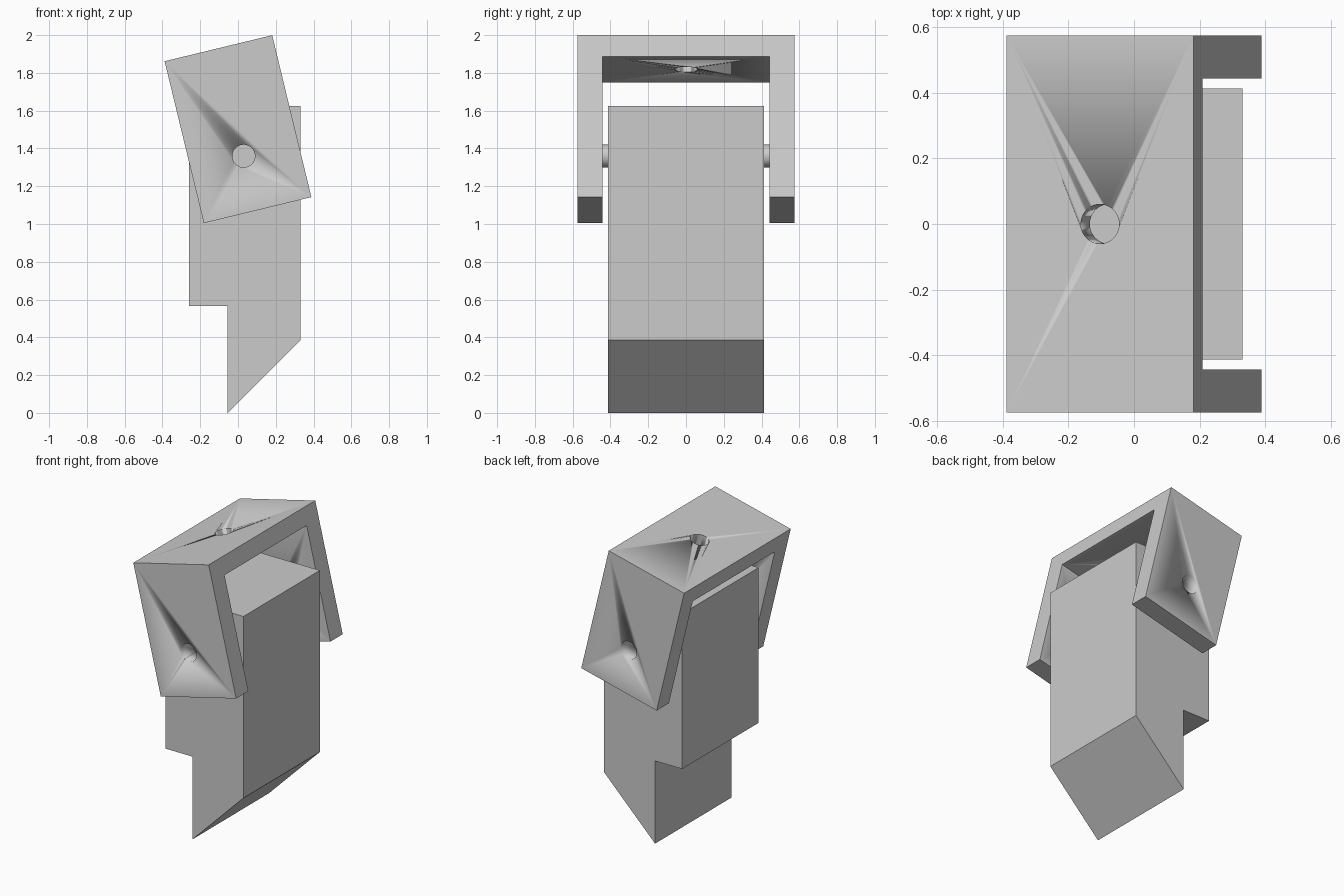
import bpy, math
from mathutils import Matrix, Vector

cube = bpy.data.objects.get("Cube")
if cube:
    bpy.data.objects.remove(cube, do_unlink=True)

grey = bpy.data.materials.new("plain grey")
grey.use_nodes = True
colour = (0.6, 0.6, 0.6, 1)
grey.diffuse_color = colour
grey.node_tree.nodes["Principled BSDF"].inputs["Base Color"].default_value = colour

TILT = Matrix.Rotation(-math.radians(13.6), 4, 'Y')
CENTRE = Vector((0, 0, 1.502))
PIVOT = Vector((0.03, 0, 1.36))
RADIUS = 0.06


def prism(name, profile, depth, along_x=False):
    """Extrude a closed 2D profile evenly about the origin, along y or x."""
    n = len(profile)
    verts = [(s, a, b) if along_x else (a, s, b)
             for s in (-depth / 2, depth / 2) for a, b in profile]
    faces = [tuple(range(n)), tuple(reversed(range(n, 2 * n)))]
    faces += [(i, i + n, (i + 1) % n + n, (i + 1) % n) for i in range(n)]
    mesh = bpy.data.meshes.new(name)
    mesh.from_pydata(verts, [], faces)
    obj = bpy.data.objects.new(name, mesh)
    bpy.context.collection.objects.link(obj)
    mesh.materials.append(grey)
    bpy.context.view_layer.objects.active = obj
    obj.select_set(True)
    bpy.ops.object.mode_set(mode='EDIT')
    bpy.ops.mesh.select_all(action='SELECT')
    bpy.ops.mesh.normals_make_consistent(inside=False)
    bpy.ops.object.mode_set(mode='OBJECT')
    obj.select_set(False)
    return obj


def cylinder(name, length, matrix):
    bpy.ops.mesh.primitive_cylinder_add(vertices=48, radius=RADIUS, depth=length)
    obj = bpy.context.object
    obj.name = name
    obj.matrix_world = matrix
    obj.data.materials.append(grey)
    bpy.ops.object.shade_smooth_by_angle(angle=math.radians(30))
    obj.select_set(False)
    return obj


# Stepped block with a slanted foot
body = prism("body", [(-0.26, 1.625), (0.33, 1.625), (0.33, 0.385),
                      (-0.055, 0), (-0.055, 0.565), (-0.26, 0.565)], 0.825)

# Tilted U-shaped bracket
W, I, H, T = 0.575, 0.443, 0.441, 0.116
bracket = prism("bracket", [(-W, -H), (-W, H), (W, H), (W, -H), (I, -H),
                            (I, H - T), (-I, H - T), (-I, -H)], 0.586, True)
bracket.matrix_world = Matrix.Translation(CENTRE) @ TILT

# Pivot pin, ending just inside the bracket arms
across = Matrix.Translation(PIVOT) @ Matrix.Rotation(math.pi / 2, 4, 'X')
cylinder("pivot_pin", 2 * I + 0.01, across)

# Holes through the arms and the top plate
top = Matrix.Translation(CENTRE) @ TILT @ Matrix.Translation((0, 0, H - T / 2))
for name, length, matrix in (("arm_hole_cutter", 2.0, across),
                             ("top_hole_cutter", 0.3, top)):
    cutter = cylinder(name, length, matrix)
    cutter.hide_render = True
    cutter.hide_viewport = True
    cut = bracket.modifiers.new(name, 'BOOLEAN')
    cut.operation = 'DIFFERENCE'
    cut.solver = 'EXACT'
    cut.object = cutter

# Smooth hole walls, sharp box edges
bpy.context.view_layer.objects.active = bracket
bracket.select_set(True)
bpy.ops.object.shade_smooth_by_angle(angle=math.radians(30))
bracket.select_set(False)
